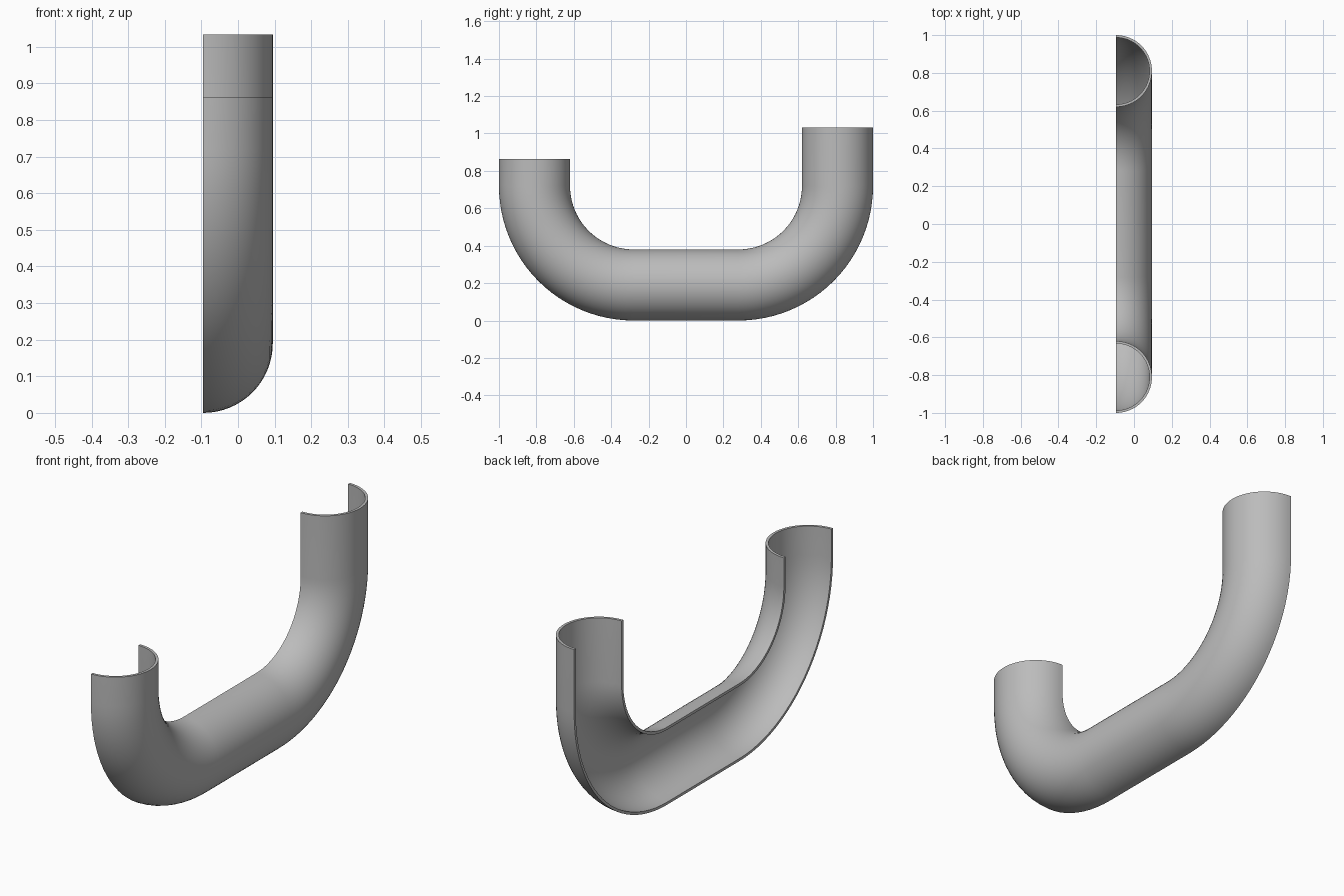
import bpy, bmesh, math

if "Cube" in bpy.data.objects:
    bpy.data.objects.remove(bpy.data.objects["Cube"], do_unlink=True)

OUTER, WALL = 0.19, 0.013      # pipe radius and wall thickness
BEND = 0.53                    # centreline bend radius
BEND_Y, BEND_Z = 0.28, 0.72    # bend centre
FRONT_TOP, BACK_TOP = 0.863, 1.033
ARC, STEPS = 32, 24

grey = bpy.data.materials.new("plain grey")
grey.use_nodes = True
colour = (0.5, 0.5, 0.5, 1)
grey.diffuse_color = colour
grey.node_tree.nodes["Principled BSDF"].inputs["Base Color"].default_value = colour


def half_path(side, top):
    """Centreline points (y, z) and outward angle, from the open end down to the bottom."""
    pts = [(side * (BEND_Y + BEND), top, 0 if side > 0 else math.pi)]
    for i in range(STEPS + 1):
        a = -math.pi / 2 * i / STEPS
        angle = a if side > 0 else math.pi - a
        pts.append((side * BEND_Y + BEND * math.cos(angle),
                    BEND_Z + BEND * math.sin(angle), angle))
    return pts


path = half_path(-1, FRONT_TOP) + half_path(1, BACK_TOP)[::-1]

# Half-ring cross-section: outer arc out, inner arc back
arc = [math.pi * i / ARC - math.pi / 2 for i in range(ARC + 1)]
section = [(OUTER * math.cos(t), OUTER * math.sin(t)) for t in arc]
section += [((OUTER - WALL) * math.cos(t), (OUTER - WALL) * math.sin(t)) for t in reversed(arc)]

# Sweep the section along the centreline
bm = bmesh.new()
rings = [[bm.verts.new((x - OUTER / 2, y + n * math.cos(a), z + n * math.sin(a)))
          for x, n in section] for y, z, a in path]
count = len(section)
for r0, r1 in zip(rings, rings[1:]):
    for i in range(count):
        j = (i + 1) % count
        bm.faces.new((r0[i], r0[j], r1[j], r1[i]))

# Close the wall thickness at both open ends
for ring in (rings[0], rings[-1]):
    for i in range(ARC):
        bm.faces.new((ring[i], ring[i + 1], ring[count - 2 - i], ring[count - 1 - i]))
bmesh.ops.recalc_face_normals(bm, faces=bm.faces)

mesh = bpy.data.meshes.new("half_pipe")
bm.to_mesh(mesh)
bm.free()
mesh.materials.append(grey)
pipe = bpy.data.objects.new("half_pipe", mesh)
bpy.context.collection.objects.link(pipe)
bpy.context.view_layer.objects.active = pipe
pipe.select_set(True)
bpy.ops.object.shade_smooth_by_angle(angle=math.radians(30))
